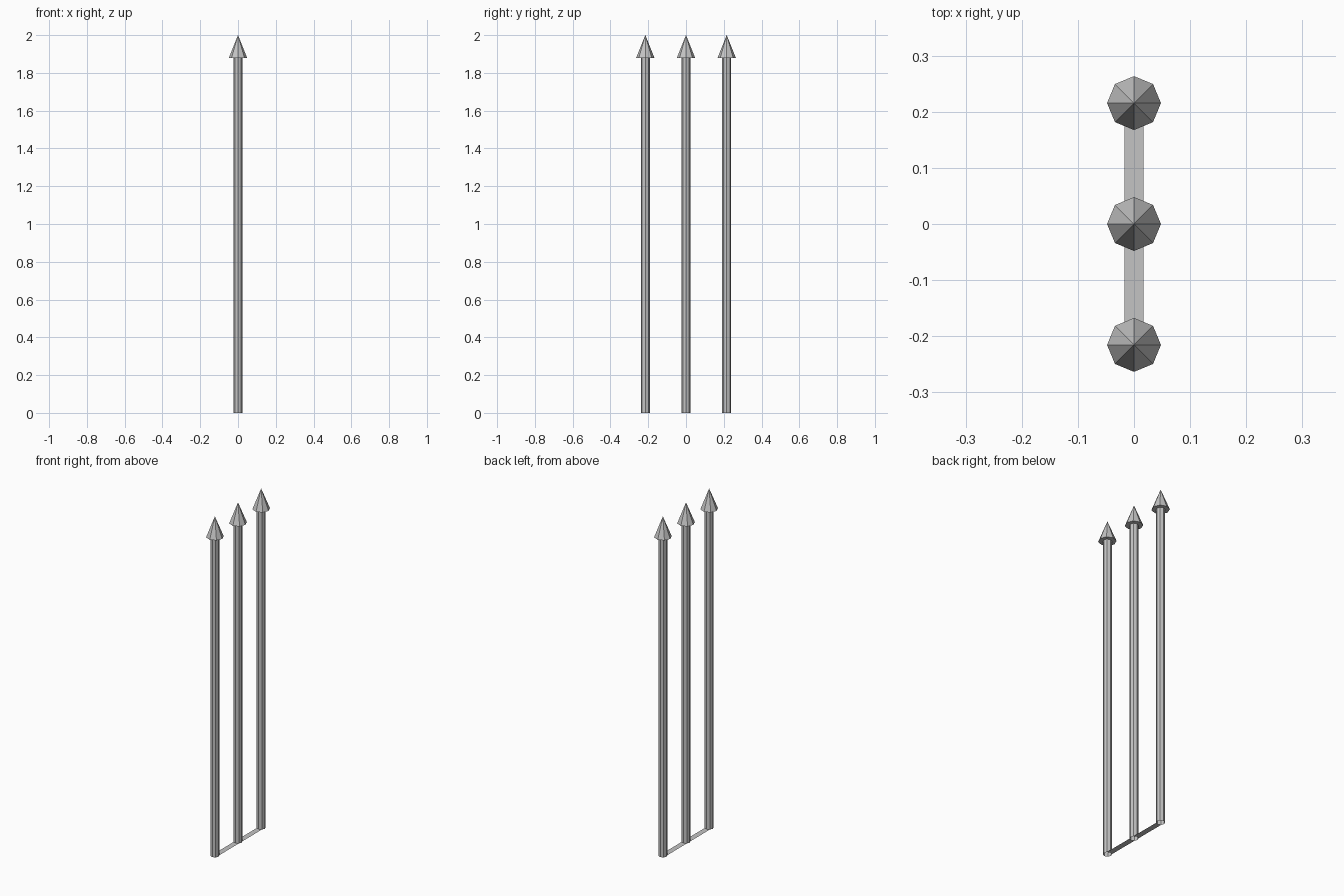
import bpy, bmesh, math

if "Cube" in bpy.data.objects:
    bpy.data.objects.remove(bpy.data.objects["Cube"])

SIDES = 8
SPACING = 0.2155
POLE_R, TIP_R = 0.024, 0.048
TIP_Z, TOP_Z = 1.88, 2.0

steel = bpy.data.materials.new("grey_steel")
steel.diffuse_color = (0.55, 0.55, 0.55, 1)
steel.use_nodes = True
steel.node_tree.nodes["Principled BSDF"].inputs["Base Color"].default_value = steel.diffuse_color


def ring(bm, r, y, z):
    """Octagon of vertices with corners on the axes."""
    return [bm.verts.new((r * math.cos(a), y + r * math.sin(a), z))
            for a in (math.tau * i / SIDES for i in range(SIDES))]


def finish(name, bm):
    mesh = bpy.data.meshes.new(name)
    bm.to_mesh(mesh)
    bm.free()
    mesh.materials.append(steel)
    bpy.context.collection.objects.link(bpy.data.objects.new(name, mesh))


for label, y in (("front", -SPACING), ("middle", 0), ("back", SPACING)):
    # Open-ended octagonal pole
    bm = bmesh.new()
    low, high = ring(bm, POLE_R, y, 0), ring(bm, POLE_R, y, TIP_Z)
    for i in range(SIDES):
        j = (i + 1) % SIDES
        bm.faces.new((low[i], low[j], high[j], high[i]))
    finish(label + "_pole", bm)

    # Pointed cap with a closed underside
    bm = bmesh.new()
    base = ring(bm, TIP_R, y, TIP_Z)
    tip = bm.verts.new((0, y, TOP_Z))
    bm.faces.new(base[::-1])
    for i in range(SIDES):
        bm.faces.new((base[i], base[(i + 1) % SIDES], tip))
    finish(label + "_spear_tip", bm)

# Flat ground strips joining the facing sides of neighbouring poles
c = POLE_R * math.sqrt(0.5)
for label, y in (("front", -SPACING), ("back", 0)):
    bm = bmesh.new()
    near = [bm.verts.new((x, y + d, 0)) for x, d in ((-c, c), (0, POLE_R), (c, c))]
    far = [bm.verts.new((x, y + SPACING - d, 0)) for x, d in ((-c, c), (0, POLE_R), (c, c))]
    for i in range(2):
        bm.faces.new((near[i], near[i + 1], far[i + 1], far[i]))
    finish(label + "_base_strip", bm)
